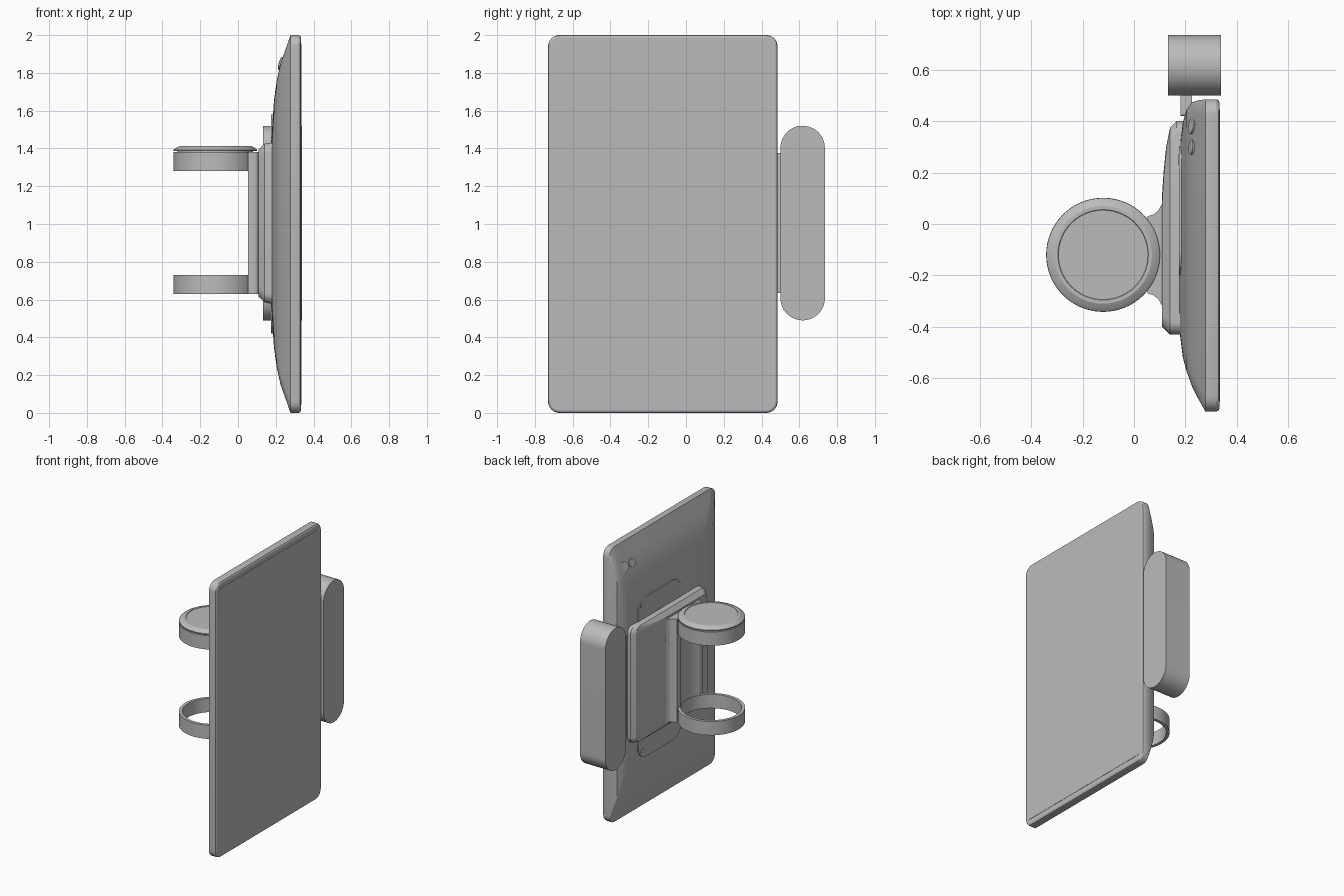
import bpy, bmesh
from math import sin, cos, pi, radians
from mathutils import Vector

cube = bpy.data.objects.get("Cube")
if cube:
    bpy.data.objects.remove(cube, do_unlink=True)

grey = bpy.data.materials.new("plain grey")
grey.use_nodes = True
grey.diffuse_color = (0.5, 0.5, 0.5, 1)
grey.node_tree.nodes["Principled BSDF"].inputs["Base Color"].default_value = (0.5, 0.5, 0.5, 1)


def loft(name, rings, closed=False):
    """Skin a list of equal point rings; cap the ends unless closed."""
    bm = bmesh.new()
    loops = [[bm.verts.new(p) for p in ring] for ring in rings]
    n = len(loops[0])
    pairs = list(zip(loops, loops[1:]))
    if closed:
        pairs.append((loops[-1], loops[0]))
    else:
        bm.faces.new(loops[0])
        bm.faces.new(loops[-1])
    for a, b in pairs:
        for i in range(n):
            j = (i + 1) % n
            bm.faces.new((a[i], a[j], b[j], b[i]))
    bmesh.ops.recalc_face_normals(bm, faces=bm.faces)
    mesh = bpy.data.meshes.new(name)
    bm.to_mesh(mesh)
    bm.free()
    mesh.materials.append(grey)
    obj = bpy.data.objects.new(name, mesh)
    bpy.context.collection.objects.link(obj)
    bpy.ops.object.select_all(action='DESELECT')
    obj.select_set(True)
    bpy.context.view_layer.objects.active = obj
    bpy.ops.object.shade_smooth_by_angle(angle=radians(25))
    return obj


def rounded(x, y0, y1, z0, z1, r, steps=8):
    """Rounded rectangle in the plane of constant x."""
    corners = [(y1 - r, z1 - r), (y0 + r, z1 - r), (y0 + r, z0 + r), (y1 - r, z0 + r)]
    ring = []
    for q, (cy, cz) in enumerate(corners):
        for k in range(steps + 1):
            a = (q + k / steps) * pi / 2
            ring.append((x, cy + r * cos(a), cz + r * sin(a)))
    return ring


CX = CY = -0.12


def circle(r, z, n=64):
    return [(CX + r * cos(2 * pi * i / n), CY + r * sin(2 * pi * i / n), z) for i in range(n)]


def disc(name, centre, normal, r, depth):
    """Thin round plate lying on a surface."""
    rot = Vector((0, 0, 1)).rotation_difference(Vector(normal))
    c = Vector(centre)
    rings = []
    for h in (-depth, depth):
        rings.append([c + rot @ Vector((r * cos(i * pi / 12), r * sin(i * pi / 12), h))
                      for i in range(24)])
    return loft(name, rings)


# Tablet body: x, inset at -y, inset at +y, inset at both z ends, corner radius
layers = [(0.333, 0.012, 0.012, 0.012, 0.05), (0.328, 0.003, 0.003, 0.003, 0.06),
          (0.32, 0, 0, 0, 0.06), (0.278, 0, 0, 0, 0.06),
          (0.25, 0.05, 0.004, 0.08, 0.06), (0.225, 0.1, 0.012, 0.15, 0.07),
          (0.205, 0.155, 0.04, 0.24, 0.08), (0.19, 0.21, 0.09, 0.35, 0.1),
          (0.18, 0.29, 0.17, 0.5, 0.12), (0.175, 0.36, 0.25, 0.64, 0.12)]
loft("tablet_body", [rounded(x, -0.73 + a, 0.485 - b, c, 2 - c, r) for x, a, b, c, r in layers])
loft("screen", [rounded(x, -0.69, 0.445, 0.045, 1.955, 0.01) for x in (0.33, 0.335)])
loft("back_panel", [rounded(x, -0.2, 0.3, 0.42, 1.58, 0.1) for x in (0.176, 0.184)])

# Small round details on the back
disc("camera_lens", (0.226, 0.385, 1.85), (-1, 0.2, 0.3), 0.035, 0.004)
disc("camera_flash", (0.224, 0.3, 1.85), (-1, 0.1, 0.3), 0.03, 0.004)
for z in (0.77, 1.24):
    disc("mount_screw", (0.11, 0.06, z), (-1, 0, 0), 0.02, 0.002)
for z in (0.47, 1.53):
    disc("panel_screw", (0.176, 0.25, z), (-1, 0, 0), 0.02, 0.002)

# Mount plate with a chamfered rim and a long slope towards +y
plate = [(0.19, -0.43, 0.4, 0.58), (0.165, -0.43, 0.4, 0.58), (0.14, -0.43, 0.375, 0.585),
         (0.125, -0.415, 0.3, 0.6), (0.115, -0.405, 0.2, 0.61), (0.109, -0.4, 0.11, 0.615)]
loft("mount_plate", [rounded(x, a, b, z, 2.01 - z, 0.05) for x, a, b, z in plate])

# Spine: flared neck with a hollow front, joining both rings to the plate
half = [(0.052, 0.15), (0.075, 0.157), (0.095, 0.172), (0.107, 0.195), (0.115, 0.195)]
hollow = [(CX + 0.205 * cos(radians(a)), 0.205 * sin(radians(a))) for a in range(-33, 34, 6)]
outline = hollow + half + [(x, -y) for x, y in reversed(half)]
loft("spine", [[(x, CY + y, z) for x, y in outline] for z in (0.63, 1.38)])

# Two holding rings
for name, z0 in (("lower_ring", 0.63), ("upper_ring", 1.28)):
    z1 = z0 + 0.1
    loft(name, [circle(r, z) for r, z in ((0.222, z0), (0.222, z1), (0.2, z1), (0.2, z0))], True)

# Round puck seated in the upper ring
puck = [(0.2, 1.29), (0.2, 1.386), (0.221, 1.386), (0.221, 1.393), (0.21, 1.402),
        (0.19, 1.412), (0.176, 1.412), (0.174, 1.409)]
loft("puck", [circle(r, z) for r, z in puck])

# Side unit: upright capsule block and its connecting strip
loft("side_block", [rounded(x, 0.5, 0.735, 0.49, 1.52, 0.1174, 16) for x in (0.133, 0.338)])
loft("side_connector", [rounded(x, 0.42, 0.51, 0.635, 1.375, 0.01) for x in (0.18, 0.225)])
